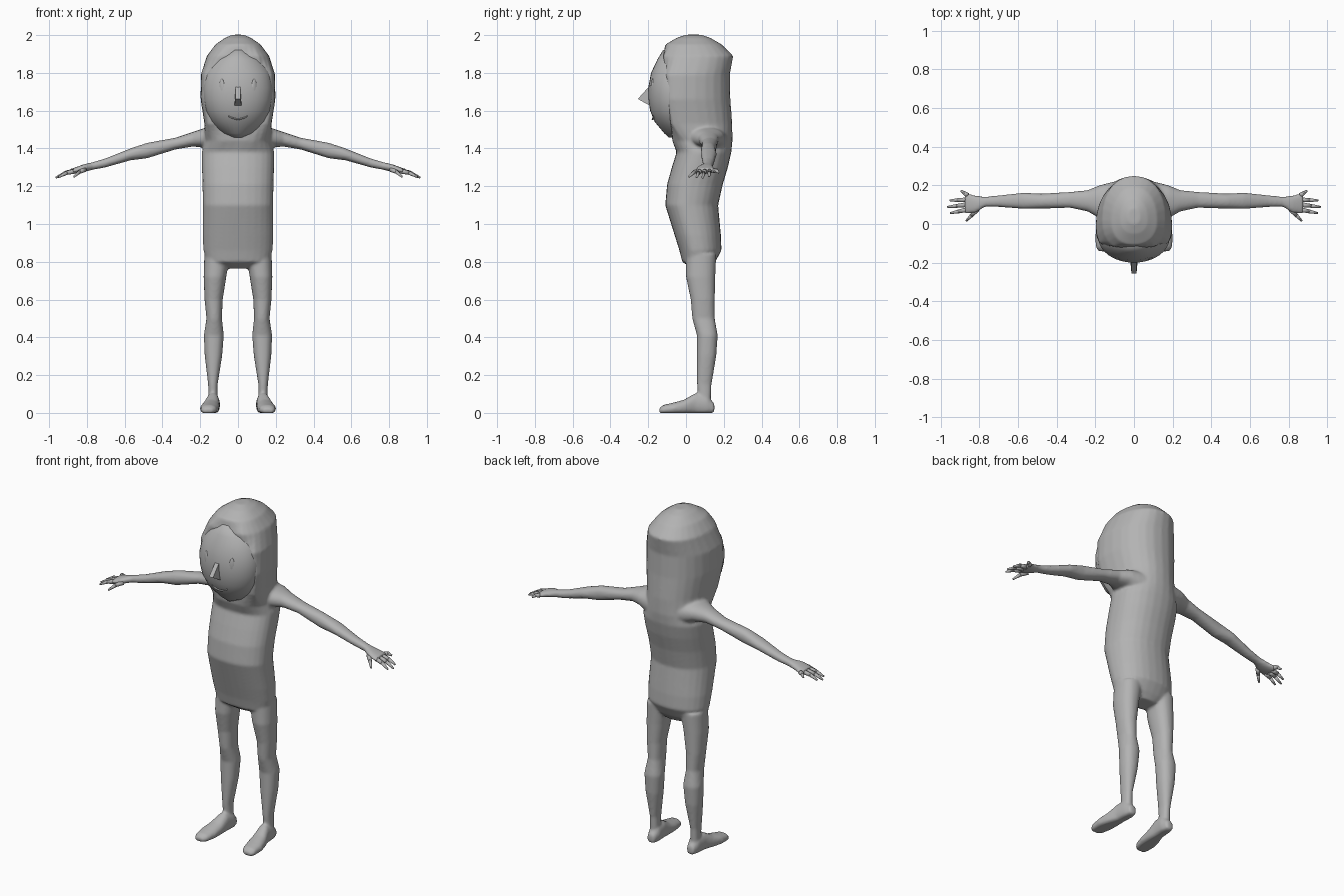
import bpy, bmesh, math
from mathutils import Vector, Matrix

grey = bpy.data.materials.new("plain grey")
grey.diffuse_color = (0.45, 0.45, 0.45, 1)


def finish(name, bm):
    bmesh.ops.recalc_face_normals(bm, faces=bm.faces)
    for f in bm.faces:
        f.smooth = True
    me = bpy.data.meshes.new(name)
    bm.to_mesh(me)
    bm.free()
    me.materials.append(grey)
    ob = bpy.data.objects.new(name, me)
    bpy.context.collection.objects.link(ob)
    return ob


def loft(bm, rings, axis, wide=0.5, n=28, power=0.9, side=1, limit=None):
    """Rings are (station, u centre, u radius, v low, v high) along an axis."""
    loops = []
    for t, u, ru, lo, hi in rings:
        mid = lo + (hi - lo) * wide
        loop = []
        for i in range(n):
            a = 2 * math.pi * i / n
            c, s = (math.copysign(abs(k) ** power, k) for k in (math.cos(a), math.sin(a)))
            p, q = u + ru * c, mid + s * (hi - mid if s > 0 else mid - lo)
            co = {"x": (t, p, q), "y": (p, t, q), "z": (p, q, t)}[axis]
            co = limit(*co) if limit else co
            loop.append(bm.verts.new((co[0] * side, co[1], co[2])))
        loops.append(loop)
    for a, b in zip(loops, loops[1:]):
        for i in range(n):
            j = (i + 1) % n
            bm.faces.new((a[i], a[j], b[j], b[i]))
    bm.faces.new(loops[0])
    bm.faces.new(loops[-1])


# Torso and hooded head, with the hood cut open at the front
def hood_opening(x, y, z):
    return (x, max(y, -0.075 - (z - 1.47) * 0.11), z) if z > 1.42 else (x, y, z)


bm = bmesh.new()
trunk = [(0.765, 0.08, 0.03, 0.13), (0.80, 0.165, -0.02, 0.155), (0.86, 0.183, -0.035, 0.188),
         (0.94, 0.187, -0.06, 0.185), (1.10, 0.186, -0.11, 0.17), (1.21, 0.188, -0.10, 0.195),
         (1.30, 0.191, -0.075, 0.222), (1.38, 0.192, -0.05, 0.24), (1.44, 0.175, -0.08, 0.246),
         (1.53, 0.178, -0.165, 0.245), (1.66, 0.198, -0.20, 0.235), (1.79, 0.197, -0.19, 0.232),
         (1.89, 0.165, -0.15, 0.25), (1.95, 0.12, -0.11, 0.19), (1.985, 0.07, -0.05, 0.13),
         (2.002, 0.03, 0.0, 0.08)]
loft(bm, [(z, 0, w, f, b) for z, w, f, b in trunk], "z", 0.42, limit=hood_opening)

leg = [(0.03, 0.132, 0.025, 0.07, 0.13), (0.15, 0.133, 0.025, 0.058, 0.135),
       (0.30, 0.13, 0.046, 0.058, 0.16), (0.41, 0.128, 0.053, 0.058, 0.168),
       (0.50, 0.126, 0.041, 0.033, 0.152), (0.60, 0.129, 0.048, 0.025, 0.152),
       (0.72, 0.122, 0.06, 0.0, 0.155), (0.84, 0.11, 0.068, 0.0, 0.16)]
foot = [(-0.142, 0.158, 0.025, -0.005, 0.025), (-0.12, 0.156, 0.042, -0.01, 0.042),
        (-0.06, 0.151, 0.05, -0.01, 0.056), (-0.01, 0.144, 0.046, -0.01, 0.07),
        (0.05, 0.134, 0.036, -0.01, 0.105), (0.11, 0.13, 0.035, -0.01, 0.095),
        (0.15, 0.13, 0.022, 0.0, 0.05)]
arm = [(0.10, 0.12, 0.10, 1.37, 1.52), (0.18, 0.115, 0.085, 1.405, 1.507),
       (0.24, 0.12, 0.055, 1.41, 1.487), (0.33, 0.125, 0.041, 1.395, 1.457),
       (0.48, 0.118, 0.039, 1.348, 1.43), (0.57, 0.12, 0.042, 1.337, 1.40),
       (0.70, 0.118, 0.03, 1.30, 1.348), (0.77, 0.115, 0.026, 1.287, 1.327),
       (0.82, 0.102, 0.045, 1.274, 1.315), (0.875, 0.108, 0.055, 1.265, 1.295)]
for s in (1, -1):
    loft(bm, leg, "z", side=s)
    loft(bm, foot, "y", side=s, limit=lambda x, y, z: (x, y, max(z, 0)))
    loft(bm, arm, "x", side=s)
body = finish("body", bm)
blend = body.modifiers.new("blend", "REMESH")
blend.mode, blend.voxel_size, blend.use_smooth_shade = "VOXEL", 0.008, True
soften = body.modifiers.new("soften", "SMOOTH")
soften.factor, soften.iterations = 0.5, 5

# Face bulging out of the hood
bm = bmesh.new()
face = [(1.457, 0.03, -0.09), (1.48, 0.085, -0.115), (1.54, 0.14, -0.165), (1.60, 0.17, -0.19),
        (1.66, 0.182, -0.199), (1.72, 0.185, -0.2), (1.80, 0.172, -0.185), (1.87, 0.13, -0.152),
        (1.92, 0.05, -0.122)]
loft(bm, [(z, 0, w, f, 0.06) for z, w, f in face], "z", power=1, n=32,
     limit=lambda x, y, z: (x, y, z))
for v in bm.verts:  # keep the widest line just inside the hood rim
    if v.co.y > -0.07:
        v.co.y = -0.07 + (v.co.y + 0.07) * 0.3
finish("face", bm)

# Wedge nose
bm = bmesh.new()
pts = [(-0.012, -0.18, 1.745), (0.012, -0.18, 1.745), (-0.02, -0.18, 1.62), (0.02, -0.18, 1.62),
       (-0.013, -0.255, 1.662), (0.013, -0.255, 1.662)]
bmesh.ops.convex_hull(bm, input=[bm.verts.new(p) for p in pts])
nose = finish("nose", bm)
for p in nose.data.polygons:
    p.use_smooth = False

# Almond eyes lying on the face
for s, label in ((1, "left"), (-1, "right")):
    bm = bmesh.new()
    bmesh.ops.create_uvsphere(bm, u_segments=16, v_segments=10, radius=1)
    for v in bm.verts:
        pinch = 1 - 0.35 * max(v.co.z, 0)
        v.co = (v.co.x * 0.019 * pinch, v.co.y * 0.009, v.co.z * 0.044)
    bm.transform(Matrix.Translation((s * 0.085, -0.176, 1.725)) @ Matrix.Rotation(s * 0.42, 4, "Z"))
    finish(label + "_eye", bm)

# Smiling mouth
bm = bmesh.new()
smile = [(0.05 * k / 4, -0.176 + 0.008 * (k / 4) ** 2, 1.555 + 0.017 * (k / 4) ** 2) for k in range(-4, 5)]
loft(bm, [(x, y, 0.006, z - 0.004, z + 0.004) for x, y, z in smile], "x", n=8)
finish("mouth", bm)


# Fingers: a tapered, slightly bent pair of segments from knuckle to tip
def segment(bm, a, b, r0, r1):
    a, b = Vector(a), Vector(b)
    turn = (b - a).to_track_quat("Z", "Y").to_matrix().to_4x4()
    bmesh.ops.create_cone(bm, cap_ends=True, segments=10, radius1=r0, radius2=r1, depth=(b - a).length,
                          matrix=Matrix.Translation((a + b) / 2) @ turn)


fingers = [((0.86, 0.148, 1.283), (0.895, 0.172, 1.272)), ((0.865, 0.125, 1.28), (0.952, 0.122, 1.252)),
           ((0.865, 0.10, 1.28), (0.965, 0.088, 1.245)), ((0.86, 0.075, 1.28), (0.95, 0.056, 1.248)),
           ((0.81, 0.075, 1.288), (0.868, 0.016, 1.25))]
for s, label in ((1, "left"), (-1, "right")):
    bm = bmesh.new()
    for a, b in fingers:
        a, b = (Vector((p[0] * s, p[1], p[2])) for p in (a, b))
        mid = (a + b) / 2 + Vector((0, 0, 0.007))
        segment(bm, a, mid, 0.013, 0.0105)
        segment(bm, mid, b, 0.0105, 0.005)
        bmesh.ops.create_icosphere(bm, subdivisions=2, radius=0.0105, matrix=Matrix.Translation(mid))
    finish(label + "_fingers", bm)
